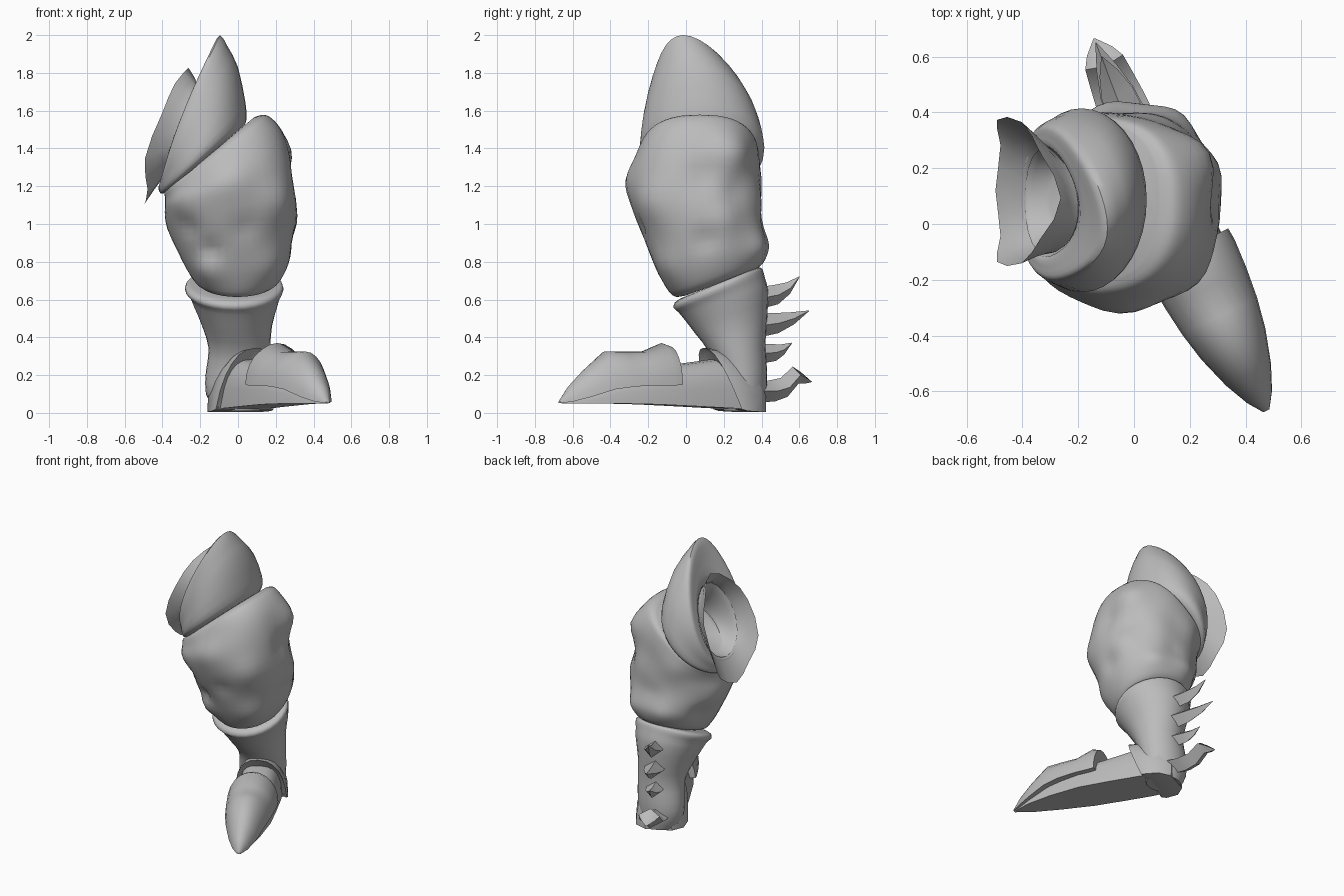
import bpy, bmesh, math
from mathutils import Vector as V

grey = bpy.data.materials.new("armour_grey")
grey.diffuse_color = (0.5, 0.5, 0.5, 1)


def smooth_rows(rows, steps):
    # Catmull-Rom interpolation between rows of numbers
    out = []
    for i in range(len(rows) - 1):
        a, b, c, d = (rows[max(0, min(len(rows) - 1, i + k))] for k in (-1, 0, 1, 2))
        for s in range(steps):
            t = s / steps
            out.append([0.5 * (2 * q + (r - p) * t + (2 * p - 5 * q + 4 * r - w) * t * t
                               + (3 * q - p - 3 * r + w) * t ** 3)
                        for p, q, r, w in zip(a, b, c, d)])
    return out + [list(rows[-1])]


def skin(name, rings, caps=(True, True), angle=40):
    bm = bmesh.new()
    vr = [[bm.verts.new(p) for p in ring] for ring in rings]
    n = len(vr[0])
    for a, b in zip(vr, vr[1:]):
        for i in range(n):
            j = (i + 1) % n
            bm.faces.new((a[i], a[j], b[j], b[i]))
    if caps[0]:
        bm.faces.new(vr[0][::-1])
    if caps[1]:
        bm.faces.new(vr[-1])
    bmesh.ops.recalc_face_normals(bm, faces=bm.faces)
    me = bpy.data.meshes.new(name)
    bm.to_mesh(me)
    bm.free()
    me.materials.append(grey)
    ob = bpy.data.objects.new(name, me)
    bpy.context.collection.objects.link(ob)
    bpy.ops.object.select_all(action='DESELECT')
    ob.select_set(True)
    bpy.context.view_layer.objects.active = ob
    bpy.ops.object.shade_smooth_by_angle(angle=math.radians(angle))
    return ob


def slanted(row, n, power=1.0):
    # row: x min, x max, y min, y max, centre z, slope along x, slope along y
    x0, x1, y0, y1, z, sx, sy = row
    pts = []
    for i in range(n):
        t = math.tau * i / n
        c, s = math.cos(t), math.sin(t)
        dx = (x1 - x0) / 2 * math.copysign(abs(c) ** power, c)
        dy = (y1 - y0) / 2 * math.copysign(abs(s) ** power, s)
        pts.append(V(((x0 + x1) / 2 + dx, (y0 + y1) / 2 + dy, z + sx * dx + sy * dy)))
    return pts


# Thigh: slanted rings, then muscle swellings and creases
thigh_rows = [
    (-.17, .16, 0, .37, .69, 0, .37),
    (-.23, .22, -.07, .41, .71, 0, .37),
    (-.29, .27, -.14, .43, .80, 0, .25),
    (-.34, .30, -.21, .42, .92, .03, .1),
    (-.375, .31, -.275, .40, 1.06, .1, .02),
    (-.385, .285, -.30, .39, 1.20, .33, 0),
    (-.385, .235, -.27, .39, 1.31, .57, 0),
    (-.39, .155, -.24, .38, 1.37, .75, 0),
    (-.385, .085, -.20, .36, 1.365, .85, 0),
]
bumps = [  # x, y, z, radius, height
    (-.05, -.28, 1.24, .11, .025), (.18, -.16, 1.13, .10, .035), (-.27, -.15, 1.15, .09, .02),
    (-.15, -.1, .75, .08, .035), (.15, -.08, .78, .10, .025), (-.15, -.18, .86, .045, -.03),
    (-.24, -.14, 1.0, .06, -.035), (.04, -.25, .98, .06, -.02), (.06, -.2, 1.27, .05, -.025),
    (.20, .22, 1.38, .10, .055), (.27, .08, 1.25, .07, -.03), (.29, .2, 1.03, .08, .02),
    (.28, .1, .92, .06, -.025), (.15, .38, .88, .08, .025), (.28, .28, 1.18, .06, -.025),
    (-.1, .40, .88, .08, .02), (0, .40, 1.0, .06, -.015), (.1, .38, 1.15, .1, .015),
    (-.33, .15, 1.0, .1, .02), (-.3, .25, .86, .07, -.025), (-.15, .36, 1.2, .09, .02),
]
rows = smooth_rows(thigh_rows, 4)
rings = [slanted(r, 48, 1 - .22 * (i / (len(rows) - 1)) ** 2) for i, r in enumerate(rows)]
for ring in rings:
    for p in ring:
        out = V((p.x + .03, p.y - .1, 0)).normalized()
        push = sum(h * math.exp(-((p - V((x, y, z))).length / r) ** 2) for x, y, z, r, h in bumps)
        p += out * push
skin("thigh", rings)

# Shin with a flared upper rim
shin_rows = [
    (-.12, .12, .2, .41, .01, 0, 0), (-.17, .15, .17, .425, .10, 0, 0),
    (-.17, .16, .16, .43, .22, 0, 0), (-.155, .17, .12, .42, .34, 0, .1),
    (-.19, .18, .05, .43, .46, 0, .22), (-.235, .21, -.01, .435, .57, 0, .33),
    (-.255, .225, -.04, .42, .62, 0, .38), (-.28, .24, -.065, .41, .65, 0, .4),
    (-.275, .235, -.06, .40, .675, 0, .4), (-.25, .215, -.035, .38, .685, 0, .4),
    (-.21, .19, -.01, .37, .69, 0, .4),
]
skin("shin", [slanted(r, 28) for r in smooth_rows(shin_rows, 2)], angle=50)

# Foot parts: arched sections along the foot axis
AXIS, SIDE = V((.443, -.896, 0)), V((.896, .443, 0))


def arch(row, n=12):
    # row: axis y, half width, bottom z, top z, forward lean, roundness
    y, w, z0, z1, lean, power = row
    mid = V((.47 - .494 * (y + .66), y, 0))
    pts = []
    for i in range(n + 1):
        t = math.pi * i / n
        s = math.sin(t) ** power if 0 < i < n else 0
        c = math.copysign(abs(math.cos(t)) ** power, math.cos(t))
        pts.append(mid + SIDE * w * c + AXIS * lean * s + V((0, 0, z0 + (z1 - z0) * s)))
    return pts


foot_rows = [(-.655, .012, .05, .06, 0, .8), (-.55, .06, .05, .11, 0, .8),
             (-.4, .10, .05, .19, 0, .75), (-.2, .135, .045, .24, 0, .7),
             (0, .14, .035, .265, 0, .7), (.18, .14, .025, .29, 0, .7), (.32, .13, .02, .28, 0, .7)]
skin("foot", [arch(r) for r in foot_rows])

toe_rows = [(-.67, .012, .052, .065, 0, 1), (-.62, .05, .06, .14, 0, 1),
            (-.54, .09, .085, .225, 0, 1), (-.43, .128, .125, .325, 0, 1),
            (-.33, .15, .14, .325, 0, 1), (-.23, .163, .145, .325, 0, 1),
            (-.13, .17, .145, .37, 0, 1), (-.09, .167, .15, .355, 0, 1),
            (-.09, .145, .16, .31, 0, 1)]
skin("toe_cap", [arch(r) for r in toe_rows])

collar_rows = [(.235, .15, .025, .32, .13, .85), (.22, .17, .02, .345, .14, .85),
               (.25, .175, .01, .335, .10, .85), (.33, .16, .005, .24, 0, .8),
               (.385, .09, .005, .19, 0, .8)]
skin("ankle_collar", [arch(r) for r in collar_rows])


# Back spikes: diamond sections along a bent path of (y, z, half size)
def spike(name, path, wide=1.1):
    rings = []
    for y, z, r in path:
        c = V((-.04 - (y - .42) * .42, y, z))
        rings.append([c + V((r * wide, r * wide * .4, 0)), c + V((0, -r * .35, r)),
                      c - V((r * wide, r * wide * .4, 0)), c + V((0, r * .35, -r))])
    skin(name, rings, angle=50)


spike("spike_upper", [(.39, .61, .055), (.47, .625, .05), (.54, .66, .03), (.60, .72, .002)])
spike("spike_middle", [(.39, .465, .06), (.47, .475, .053), (.56, .50, .032), (.65, .54, .002)])
spike("spike_lower", [(.39, .315, .052), (.46, .32, .045), (.51, .335, .027), (.56, .37, .002)])
spike("heel_spur", [(.38, .115, .058), (.45, .115, .055), (.52, .135, .05),
                    (.58, .20, .045), (.62, .185, .03), (.665, .165, .002)], 1.5)


# Hip guard: teardrop rings in planes leaning over the thigh
def leaf(row, n=36, wave=0.0):
    # row: low x, low z, high x, high z, y centre, half width, point, side shift in x
    lx, lz, hx, hz, yc, b, point, shift = row
    pts = []
    for i in range(n):
        t = math.tau * i / n
        k = (1 + math.cos(t)) / 2
        s = math.sin(t)
        w = b * s * (1 - point * k ** 1.5)
        rip = wave * math.cos(5 * t)
        pts.append(V((lx + (hx - lx) * k + shift * s * s + rip,
                      yc - .33 * point * k ** 3 + w * (1 + rip),
                      lz + (hz - lz) * k + rip * .6)))
    return pts


guard_rows = [
    (-.385, 1.165, .035, 1.525, .085, .28, 0, 0), (-.405, 1.16, .045, 1.555, .085, .315, 0, 0),
    (-.415, 1.17, .04, 1.64, .085, .33, 0, 0), (-.42, 1.18, -.0, 1.83, .085, .325, .1, 0),
    (-.42, 1.19, -.055, 1.94, .085, .32, .22, -.01), (-.42, 1.20, -.095, 2.0, .085, .305, .3, -.02),
    (-.415, 1.21, -.125, 1.95, .085, .285, .28, -.025), (-.405, 1.23, -.17, 1.83, .085, .245, .2, -.025),
    (-.395, 1.25, -.20, 1.73, .085, .205, .1, -.02), (-.34, 1.26, -.12, 1.6, .085, .18, .05, 0),
    (-.30, 1.27, -.03, 1.53, .085, .16, 0, 0),
]
skin("hip_guard", [leaf(r) for r in smooth_rows(guard_rows, 2)], angle=50)

# Thin flaring lining that opens out of the guard
lining_rows = [
    (-.39, 1.255, -.195, 1.72, .085, .195, .1, -.02), (-.41, 1.225, -.22, 1.74, .095, .21, .1, -.03),
    (-.44, 1.18, -.24, 1.775, .11, .24, .1, -.055), (-.485, 1.11, -.275, 1.82, .12, .275, .08, -.075),
]
rings = [leaf(r, 20, .012 * i / 3) for i, r in enumerate(lining_rows)]
skin("flared_lining", rings, caps=(False, False), angle=60)
